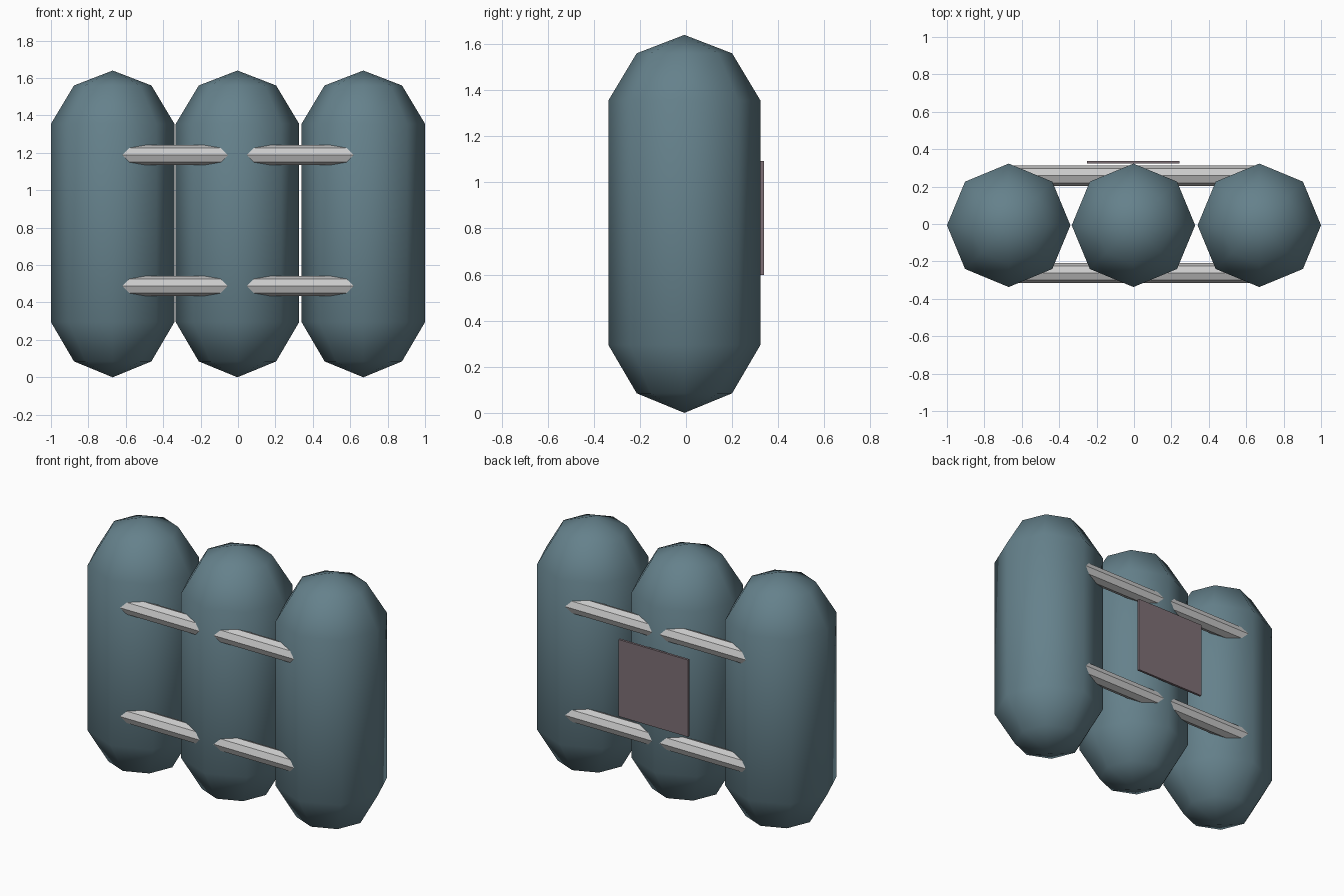
import bpy, bmesh, math
from mathutils import Matrix

if "Cube" in bpy.data.objects:
    bpy.data.objects.remove(bpy.data.objects["Cube"])

SIDES = 8
CY = -0.007  # tanks sit slightly forward, since the panel adds depth at the back


def material(name, rgb):
    m = bpy.data.materials.new(name)
    m.diffuse_color = (*rgb, 1)
    m.use_nodes = True
    m.node_tree.nodes["Principled BSDF"].inputs["Base Color"].default_value = m.diffuse_color
    return m


def finish(name, bm, mat=None, smooth=False):
    bmesh.ops.recalc_face_normals(bm, faces=bm.faces)
    for f in bm.faces:
        f.smooth = smooth
    me = bpy.data.meshes.new(name)
    bm.to_mesh(me)
    bm.free()
    if mat:
        me.materials.append(mat)
    ob = bpy.data.objects.new(name, me)
    bpy.context.collection.objects.link(ob)
    return ob


def lathe(name, profile, mat):
    """Revolve (radius, z) points around z; the end points are poles."""
    bm = bmesh.new()
    verts = [bm.verts.new((r, 0, z)) for r, z in profile]
    edges = [bm.edges.new(p) for p in zip(verts, verts[1:])]
    bmesh.ops.spin(bm, geom=verts + edges, cent=(0, 0, 0), axis=(0, 0, 1),
                   angle=math.tau, steps=SIDES, use_merge=False)
    bmesh.ops.remove_doubles(bm, verts=bm.verts, dist=0.001)
    return finish(name, bm, mat, smooth=True)


tank_paint = material("tank_paint", (0.13, 0.22, 0.26))
panel_paint = material("panel_paint", (0.21, 0.16, 0.18))

# Three upright tanks with domed ends
profile = [(0, 0), (0.21 / math.cos(0) - 0.003, 0.085), (0.33, 0.295),
           (0.33, 1.355), (0.207, 1.56), (0, 1.64)]
for name, x in (("left_tank", -0.67), ("middle_tank", -0.003), ("right_tank", 0.67)):
    tank = lathe(name, profile, tank_paint)
    tank.location = (x, CY, 0)

# Octagonal tie bars, two in front and two behind, sunk into the tanks
for side, y in (("front", CY - 0.255), ("back", CY + 0.265)):
    for level, z in (("lower", 0.488), ("upper", 1.188)):
        bm = bmesh.new()
        bmesh.ops.create_cone(bm, cap_ends=True, segments=SIDES, radius1=0.054,
                              radius2=0.054, depth=1.33,
                              matrix=Matrix.Rotation(math.pi / 2, 4, 'Y'))
        bar = finish(f"{side}_{level}_bar", bm)
        bar.location = (0, y, z)

# Thin panel on the back of the middle tank
bm = bmesh.new()
bmesh.ops.create_cube(bm, size=1, matrix=Matrix.Diagonal((0.495, 0.015, 0.495, 1)))
panel = finish("back_panel", bm, panel_paint)
panel.location = (-0.003, 0.33, 0.845)
